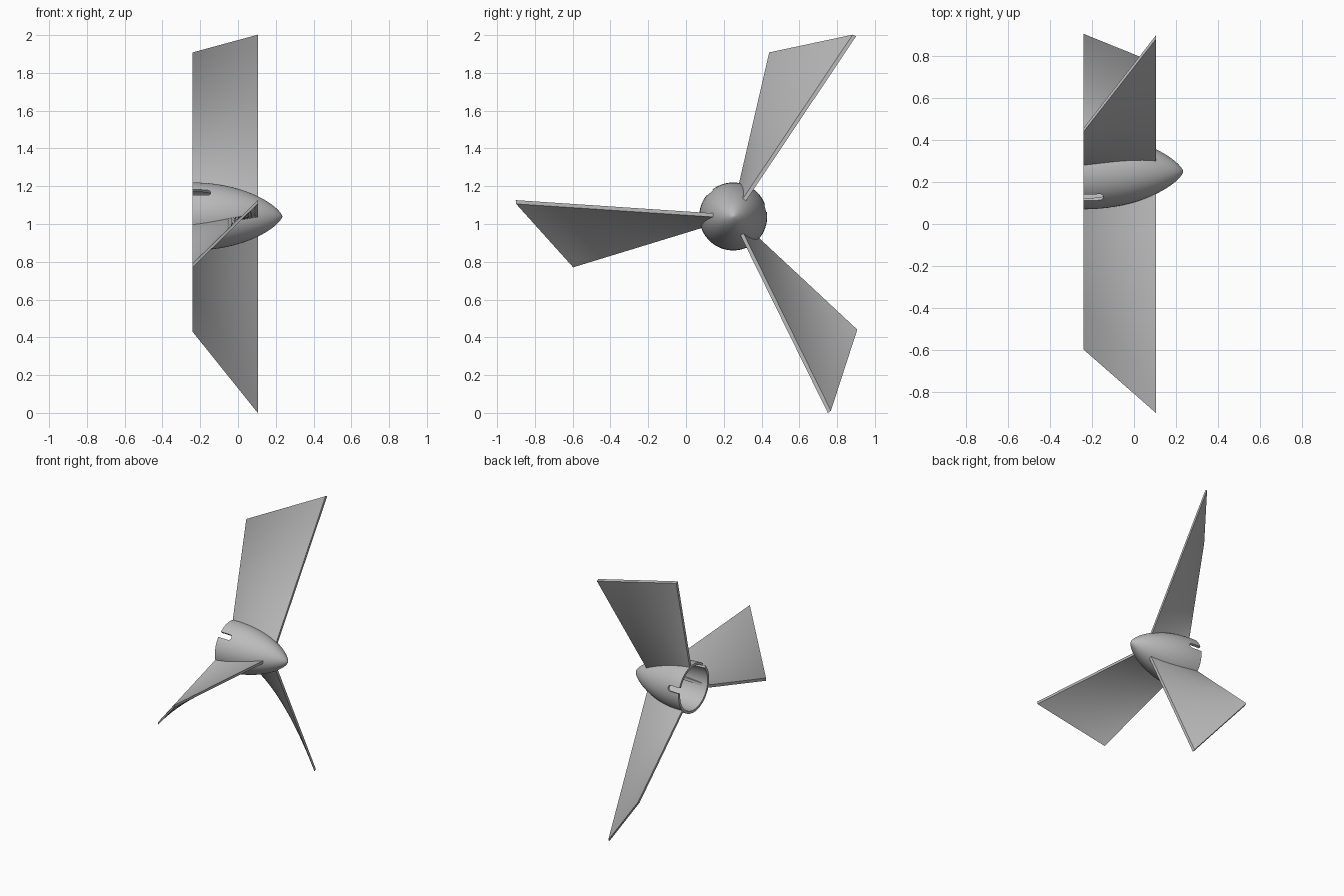
import bpy, bmesh, math
from mathutils import Vector, Matrix

if "Cube" in bpy.data.objects:
    bpy.data.objects.remove(bpy.data.objects["Cube"])

AXIS = Vector((0, 0.25, 1.04))      # the hub axis runs along x through here
BACK, NOSE, HUB_R, WALL = -0.24, 0.235, 0.18, 0.018

grey = bpy.data.materials.new("plain_grey")
grey.use_nodes = True
colour = (0.5, 0.5, 0.5, 1)
grey.diffuse_color = colour
grey.node_tree.nodes["Principled BSDF"].inputs["Base Color"].default_value = colour


def make_object(name, bm):
    bmesh.ops.recalc_face_normals(bm, faces=bm.faces)
    mesh = bpy.data.meshes.new(name)
    bm.to_mesh(mesh)
    bm.free()
    mesh.materials.append(grey)
    obj = bpy.data.objects.new(name, mesh)
    bpy.context.collection.objects.link(obj)
    return obj


def select(obj):
    bpy.ops.object.select_all(action='DESELECT')
    obj.select_set(True)
    bpy.context.view_layer.objects.active = obj


def smooth(obj):
    select(obj)
    bpy.ops.object.shade_smooth_by_angle(angle=math.radians(35))


def radial(x, r, degrees):
    a = math.radians(degrees)
    return AXIS + Vector((x, r * math.cos(a), r * math.sin(a)))


def ogive(radius, length, steps=20):
    """Profile from the open back to the pointed nose."""
    us = [math.sin(math.pi / 2 * i / steps) for i in range(steps + 1)]
    return [(BACK + length * u, radius * max(0, 1 - u * u) ** 0.7) for u in us]


# Hollow spinner: outer skin, back rim and inner skin revolved together
bm = bmesh.new()
profile = ogive(HUB_R, NOSE - BACK)[::-1] + ogive(HUB_R - WALL, NOSE - BACK - 0.03)
verts = [bm.verts.new(radial(x, r, 0)) for x, r in profile]
edges = [bm.edges.new(pair) for pair in zip(verts, verts[1:])]
bmesh.ops.spin(bm, geom=verts + edges, cent=AXIS, axis=(1, 0, 0),
               angle=math.tau, steps=72, use_duplicate=False)
bmesh.ops.remove_doubles(bm, verts=bm.verts, dist=0.0004)
hub = make_object("spinner_hub", bm)

# Round-ended slots cut into the back rim
for i in range(3):
    bm = bmesh.new()
    half, end = 0.02, -0.165
    outline = [(BACK - 0.05, -half)]
    for k in range(13):
        a = math.pi * (k / 12 - 0.5)
        outline.append((end + half * math.cos(a), half * math.sin(a)))
    outline.append((BACK - 0.05, half))
    face = bm.faces.new([bm.verts.new((x, w, 0.1)) for x, w in outline])
    top = bmesh.ops.extrude_face_region(bm, geom=[face])["geom"]
    bmesh.ops.translate(bm, vec=(0, 0, 0.15),
                        verts=[g for g in top if isinstance(g, bmesh.types.BMVert)])
    turn = Matrix.Rotation(math.radians(134 + 120 * i - 90), 4, 'X')
    bm.transform(Matrix.Translation(AXIS) @ turn)
    cutter = make_object("slot_cutter", bm)
    cutter.hide_render = True
    mod = hub.modifiers.new("slot", 'BOOLEAN')
    mod.operation, mod.solver, mod.object = 'DIFFERENCE', 'EXACT', cutter
    select(hub)
    bpy.ops.object.modifier_apply(modifier=mod.name)
    bpy.data.objects.remove(cutter)
smooth(hub)


# Twisted blades: a sheet between two radial edges, thickened sideways
def blade(name, turn, n=16, thickness=0.02):
    bm = bmesh.new()
    middle = math.radians(66 + turn)
    side = Vector((0, -math.sin(middle), math.cos(middle))) * thickness / 2
    sheets = []
    for sign in (-1, 1):
        grid = []
        for j in range(n + 1):
            v = j / n
            lead = radial(0.105, 0.09 + (1.153 - 0.09) * v, 56.2 + turn)
            trail = radial(BACK, 0.171 + (0.887 - 0.171) * v, 77 + turn)
            grid.append([bm.verts.new(lead.lerp(trail, i / n) + side * sign)
                         for i in range(n + 1)])
        for a, b in zip(grid, grid[1:]):
            for i in range(n):
                bm.faces.new((a[i], a[i + 1], b[i + 1], b[i]))
        sheets.append(grid)
    rims = [[g[0] for g in s] for s in sheets], [[g[-1] for g in s] for s in sheets], \
        [s[0] for s in sheets], [s[-1] for s in sheets]
    for low, high in rims:
        for i in range(n):
            bm.faces.new((low[i], low[i + 1], high[i + 1], high[i]))
    smooth(make_object(name, bm))


for number in range(3):
    blade(f"blade_{number + 1}", 120 * number)
